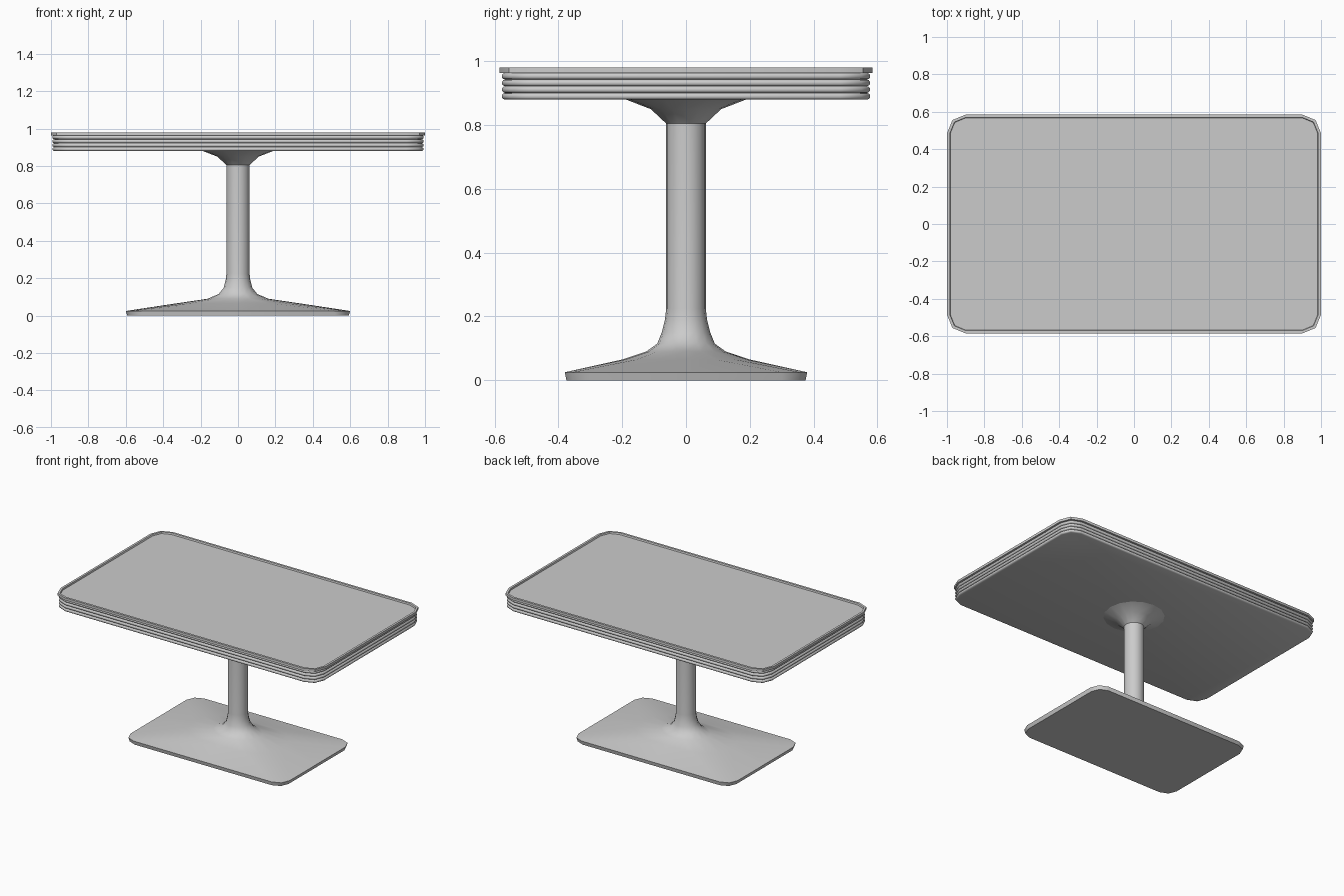
import bpy, bmesh, math

if "Cube" in bpy.data.objects:
    bpy.data.objects.remove(bpy.data.objects["Cube"])


def rounded_rect(hx, hy, r, mids=False):
    """Outline with three points per corner, optionally with edge midpoints."""
    pts = []
    for q, (sx, sy) in enumerate([(1, 1), (-1, 1), (-1, -1), (1, -1)]):
        if mids:
            pts.append([(hx, 0), (0, hy), (-hx, 0), (0, -hy)][q])
        for k in range(3):
            a = math.radians(90 * q + 45 * k)
            pts.append((sx * (hx - r) + r * math.cos(a), sy * (hy - r) + r * math.sin(a)))
    return pts


def ellipse(rx, ry, n=16):
    return [(rx * math.cos(2 * math.pi * i / n), ry * math.sin(2 * math.pi * i / n)) for i in range(n)]


def loft(name, rings, angle):
    """Skin a stack of (outline, z) rings and cap both ends."""
    bm = bmesh.new()
    vs = [[bm.verts.new((x, y, z)) for x, y in pts] for pts, z in rings]
    n = len(vs[0])
    for a, b in zip(vs, vs[1:]):
        for i in range(n):
            j = (i + 1) % n
            bm.faces.new((a[i], a[j], b[j], b[i]))
    bm.faces.new(vs[0][::-1])
    bm.faces.new(vs[-1])
    bmesh.ops.recalc_face_normals(bm, faces=bm.faces)
    mesh = bpy.data.meshes.new(name)
    bm.to_mesh(mesh)
    bm.free()
    ob = bpy.data.objects.new(name, mesh)
    bpy.context.collection.objects.link(ob)
    bpy.ops.object.select_all(action='DESELECT')
    ob.select_set(True)
    bpy.context.view_layer.objects.active = ob
    bpy.ops.object.shade_smooth_by_angle(angle=math.radians(angle))
    return ob


def top_ring(inset, z):
    return rounded_rect(1 - inset, 0.585 - inset, 0.1 - inset), z


# Table top: thin slab with a raised lip around a shallow recess
loft("table_top", [top_ring(0.018, 0.963), top_ring(0, 0.963), top_ring(0, 0.98),
                   top_ring(0.015, 0.98), top_ring(0.018, 0.97)], 30)

# Ribbed edge band: four stacked half-round beads
band = [top_ring(0.018, 0.88)]
pitch = 0.021
for i in range(4):
    z = 0.88 + pitch * i
    for t, d in [(0.1, 0.012), (0.3, 0.008), (0.7, 0.008), (0.9, 0.012), (1, 0.018)]:
        band.append(top_ring(d, z + pitch * t))
loft("ribbed_edge", band, 50)

# Pedestal base: rounded rectangle rising into the foot of the column
def mix(a, b, t):
    return [(p[0] + (q[0] - p[0]) * t, p[1] + (q[1] - p[1]) * t) for p, q in zip(a, b)]


base = [(rounded_rect(0.592, 0.375, 0.075, True), 0),
        (rounded_rect(0.6, 0.38, 0.08, True), 0.025),
        (mix(rounded_rect(0.335, 0.2, 0.08, True), ellipse(0.335, 0.2), 0.6), 0.065),
        (ellipse(0.165, 0.125), 0.09)]

# Round column with flared ends (radius, height)
column = [(0.09, 0.115), (0.076, 0.15), (0.066, 0.19), (0.062, 0.225), (0.062, 0.805),
          (0.11, 0.85), (0.19, 0.881)]
loft("pedestal", base + [(ellipse(r * (1.15 if z < 0.12 else 1), r), z) for r, z in column], 45)
